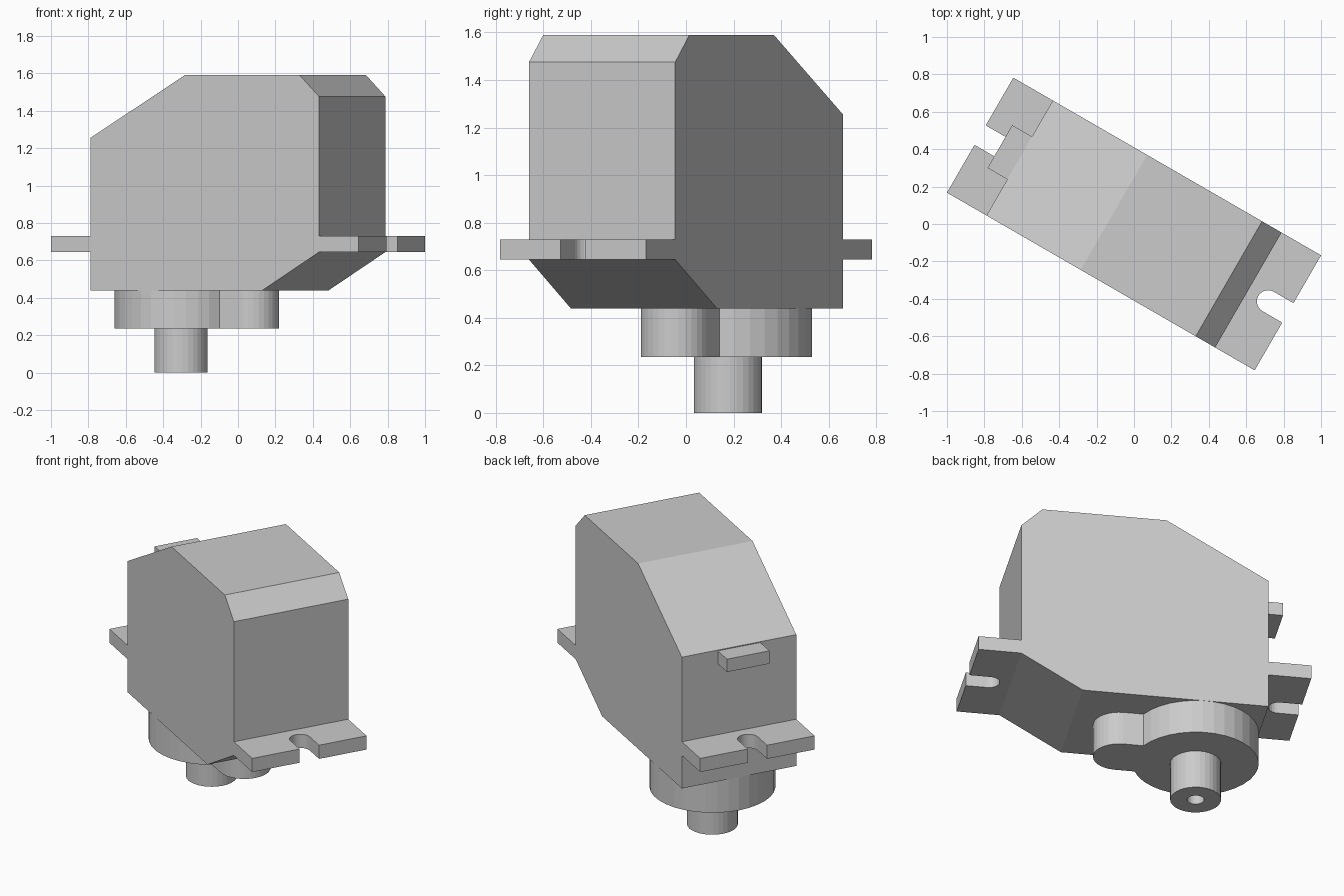
import bpy, bmesh
from math import sin, cos, pi, radians, sqrt, asin
from mathutils import Matrix, Vector

if "Cube" in bpy.data.objects:
    bpy.data.objects.remove(bpy.data.objects["Cube"])

TURN = Matrix.Rotation(radians(-30), 4, 'Z')   # whole model sits turned in plan
HALF_W, HALF_L, TAB_L = 0.355, 0.706, 0.95
SHAFT_X = -0.352


def finish(name, bm):
    bmesh.ops.recalc_face_normals(bm, faces=bm.faces)
    bm.transform(TURN)
    mesh = bpy.data.meshes.new(name)
    bm.to_mesh(mesh)
    bm.free()
    obj = bpy.data.objects.new(name, mesh)
    bpy.context.collection.objects.link(obj)
    return obj


def prism(name, loop, push):
    """Extrude a closed planar loop of 3D points along a vector."""
    bm = bmesh.new()
    face = bm.faces.new([bm.verts.new(p) for p in loop])
    ext = bmesh.ops.extrude_face_region(bm, geom=[face], use_keep_orig=True)
    moved = [g for g in ext['geom'] if isinstance(g, bmesh.types.BMVert)]
    bmesh.ops.translate(bm, verts=moved, vec=Vector(push))
    return finish(name, bm)


def arc(cx, cy, r, a0, a1, n):
    return [(cx + r * cos(a0 + (a1 - a0) * i / n),
             cy + r * sin(a0 + (a1 - a0) * i / n)) for i in range(n + 1)]


# Main case: side profile extruded across the width
case = [(-HALF_L, 0.44), (0.355, 0.44), (HALF_L, 0.645), (HALF_L, 1.475),
        (0.586, 1.59), (-0.124, 1.59), (-HALF_L, 1.255)]
prism("case", [(x, -HALF_W, z) for x, z in case], (0, 2 * HALF_W, 0))

# Mounting tabs with open round-ended slots, one on each end
slot = arc(0.828, 0, 0.06, pi / 2, 3 * pi / 2, 12)
tab = ([(HALF_L, -HALF_W), (HALF_L, HALF_W), (TAB_L, HALF_W), (TAB_L, 0.06)]
       + slot + [(TAB_L, -0.06), (TAB_L, -HALF_W)])
for side, label in ((1, "right"), (-1, "left")):
    prism(f"mounting_tab_{label}", [(side * x, y, 0.645) for x, y in tab], (0, 0, 0.085))

# Cable exit block on the left end
block = [(-0.828, -0.132), (-HALF_L, -0.132), (-HALF_L, 0.132), (-0.828, 0.132)]
prism("cable_block", [(x, y, 1.17) for x, y in block], (0, 0, 0.08))

# Gear housing: large round joined to a small round lobe
R, r, lobe_x = 0.355, 0.147, 0.085
meet = asin(r / R)
housing = (arc(SHAFT_X, 0, R, meet, 2 * pi - meet, 30)
           + arc(lobe_x, 0, r, -pi / 2, pi / 2, 16))
prism("gear_housing", [(x, y, 0.235) for x, y in housing], (0, 0, 0.205))

# Output shaft with a blind screw hole, revolved
bm = bmesh.new()
profile = [(0.143, 0.235), (0.143, 0), (0.048, 0), (0.048, 0.2), (0, 0.2)]
vs = [bm.verts.new((SHAFT_X + x, 0, z)) for x, z in profile]
edges = [bm.edges.new(pair) for pair in zip(vs, vs[1:])]
bmesh.ops.spin(bm, geom=vs + edges, cent=(SHAFT_X, 0, 0), axis=(0, 0, 1),
               angle=2 * pi, steps=32)
bmesh.ops.remove_doubles(bm, verts=bm.verts, dist=1e-4)
# close the top so the shaft is a solid
bmesh.ops.holes_fill(bm, edges=[e for e in bm.edges if e.is_boundary], sides=0)
finish("output_shaft", bm)
